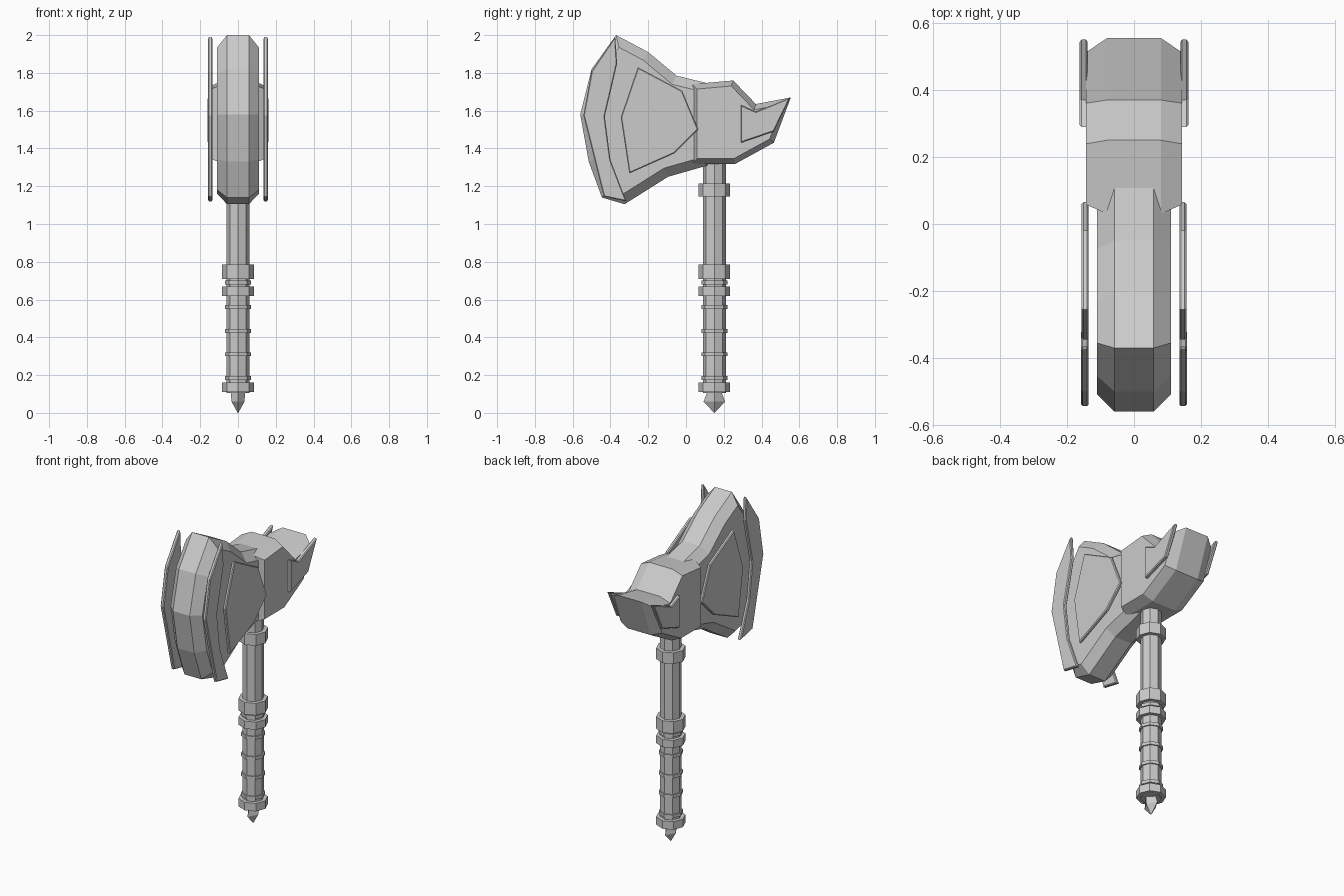
import bpy, bmesh, math
from mathutils import Vector

cube = bpy.data.objects.get("Cube")
if cube:
    bpy.data.objects.remove(cube)

steel = bpy.data.materials.new("plain_grey")
steel.use_nodes = True
GREY = (0.6, 0.6, 0.6, 1)
steel.diffuse_color = GREY
steel.node_tree.nodes["Principled BSDF"].inputs["Base Color"].default_value = GREY


def inset(points, dist):
    """Shrink a (y, z) outline inward, limiting the mitre at sharp corners."""
    pts = [Vector(p) for p in points]
    n = len(pts)
    area = sum(pts[i - 1].cross(pts[i]) for i in range(n))
    side = 1 if area > 0 else -1
    result = []
    for i, p in enumerate(pts):
        a = (p - pts[i - 1]).normalized()
        b = (pts[(i + 1) % n] - p).normalized()
        na, nb = Vector((-a.y, a.x)) * side, Vector((-b.y, b.x)) * side
        m = (na + nb).normalized()
        result.append(p + m * dist / max(m.dot(na), 0.5))
    return result


def finish(name, bm):
    bmesh.ops.recalc_face_normals(bm, faces=bm.faces)
    mesh = bpy.data.meshes.new(name)
    bm.to_mesh(mesh)
    bm.free()
    mesh.materials.append(steel)
    obj = bpy.data.objects.new(name, mesh)
    bpy.context.collection.objects.link(obj)
    return obj


def loft(name, loops):
    """Skin a stack of matching loops and cap both ends."""
    bm = bmesh.new()
    rings = [[bm.verts.new(p) for p in loop] for loop in loops]
    for lower, upper in zip(rings, rings[1:]):
        for i in range(len(lower)):
            bm.faces.new((lower[i - 1], lower[i], upper[i], upper[i - 1]))
    bm.faces.new(rings[0])
    bm.faces.new(rings[-1])
    return finish(name, bm)


def slab(name, outline, layers):
    """Layers are (x, inset) pairs of a side outline."""
    return loft(name, [[(x, p.x, p.y) for p in inset(outline, d)] for x, d in layers])


def chamfered(name, outline, flat, half, depth):
    slab(name, outline, [(-half, depth), (-flat, 0), (flat, 0), (half, depth)])


def side_plates(name, outline, x0, x1):
    e = 0.005
    for label, s in (("left", 1), ("right", -1)):
        slab(label + "_" + name, outline,
             [(s * x0, e), (s * (x0 + e), 0), (s * (x1 - e), 0), (s * x1, e)])


def octagon(name, z0, z1, r):
    bm = bmesh.new()
    bmesh.ops.create_cone(bm, cap_ends=True, segments=8, radius1=r, radius2=r,
                          depth=z1 - z0)
    bmesh.ops.translate(bm, verts=bm.verts, vec=(0, GRIP_Y, (z0 + z1) / 2))
    return finish(name, bm)


# Axe blade and rear hammer
chamfered("axe_blade", [(-0.37, 2), (-0.5, 1.82), (-0.56, 1.58), (-0.515, 1.33),
                        (-0.445, 1.14), (-0.325, 1.105), (-0.095, 1.25),
                        (0.115, 1.31), (0.115, 1.745), (-0.05, 1.785), (-0.2, 1.91)],
          0.058, 0.11, 0.05)
chamfered("hammer_head", [(0.03, 1.74), (0.25, 1.76), (0.37, 1.635), (0.555, 1.67),
                          (0.465, 1.43), (0.26, 1.318), (0.03, 1.318)],
          0.08, 0.143, 0.028)

# Raised plates on both sides
side_plates("edge_plate", [(-0.375, 1.99), (-0.5, 1.81), (-0.543, 1.575), (-0.435, 1.145),
                           (-0.315, 1.12), (-0.335, 1.17), (-0.4, 1.34), (-0.43, 1.57),
                           (-0.39, 1.74), (-0.365, 1.85)], 0.135, 0.158)
side_plates("blade_panel", [(-0.255, 1.83), (-0.02, 1.705), (0.065, 1.5),
                            (-0.06, 1.375), (-0.3, 1.268), (-0.345, 1.565)], 0.135, 0.156)
side_plates("hammer_plate", [(0.29, 1.63), (0.37, 1.595), (0.55, 1.668),
                             (0.465, 1.49), (0.29, 1.43)], 0.138, 0.162)

# Shaft with collars and grip rings
GRIP_Y = 0.15
octagon("shaft", 0.105, 1.4, 0.061)
for i, (z0, z1) in enumerate([(0.11, 0.16), (0.62, 0.668), (0.71, 0.785), (1.145, 1.215)]):
    octagon(f"collar_{i + 1}", z0, z1, 0.084)
for i, z in enumerate([0.185, 0.31, 0.433, 0.56, 0.69]):
    octagon(f"grip_ring_{i + 1}", z - 0.01, z + 0.01, 0.069)

# Pointed pommel
loft("pommel_spike", [[(rx * math.cos(a), GRIP_Y + ry * math.sin(a), z)
                       for a in (0, math.pi / 2, math.pi, 1.5 * math.pi)]
                      for rx, ry, z in [(0.001, 0.001, 0), (0.035, 0.057, 0.06),
                                        (0.037, 0.037, 0.112)]])
